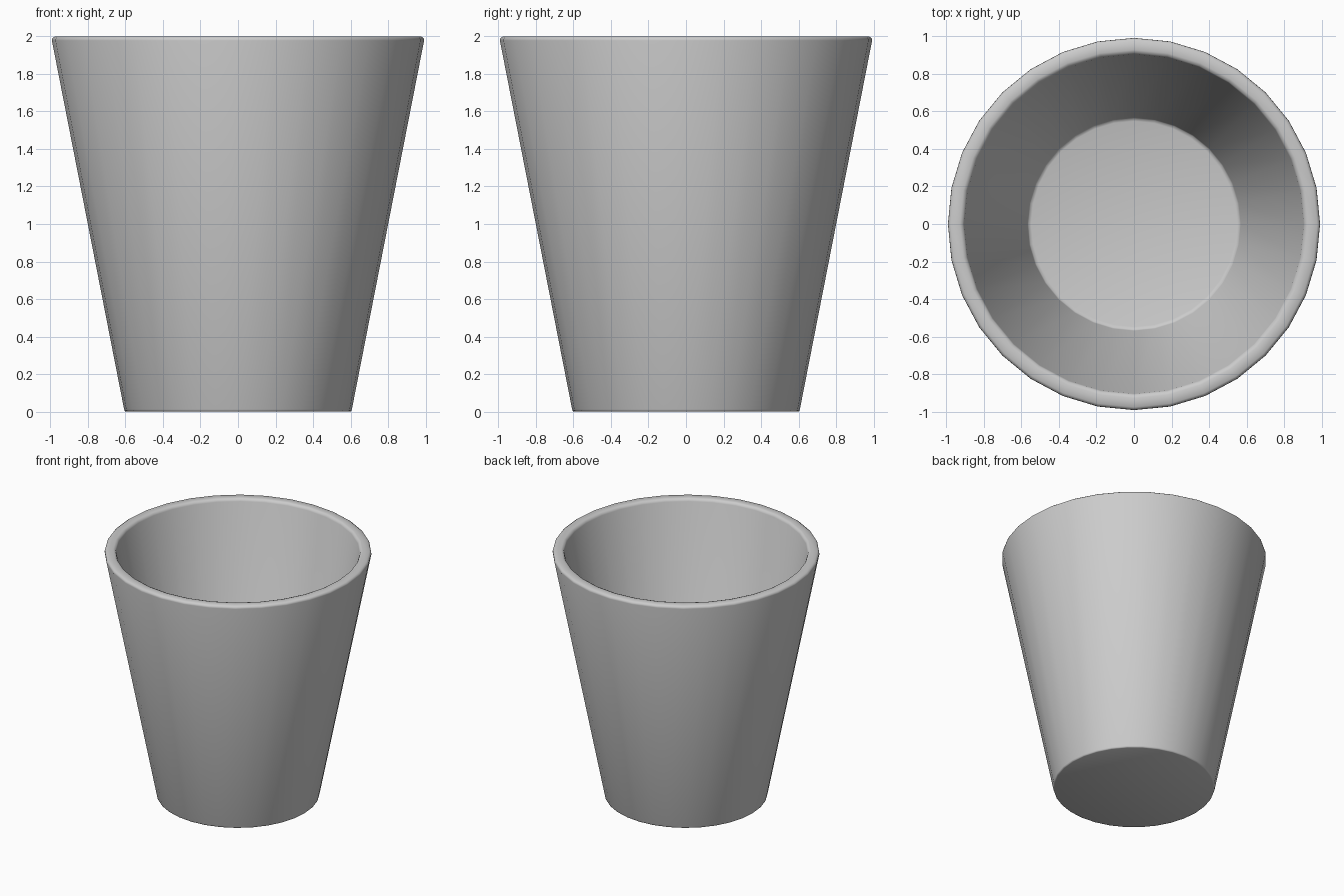
import bpy, bmesh, math

if "Cube" in bpy.data.objects:
    bpy.data.objects.remove(bpy.data.objects["Cube"])

SIDES = 32
# Cup cross-section (radius, height): base, outer wall, rounded rim, inner wall, floor
PROFILE = [
    (0.597, 0.0), (0.604, 0.003), (0.607, 0.012),
    (0.992, 1.978), (0.99, 1.99), (0.976, 2.0),
    (0.928, 2.0), (0.912, 1.994), (0.905, 1.978),
    (0.569, 0.115), (0.563, 0.105), (0.548, 0.1),
]


def lathe(name, profile, sides):
    bm = bmesh.new()
    rings = []
    for r, z in profile:
        rings.append([bm.verts.new((r * math.cos(2 * math.pi * i / sides),
                                    r * math.sin(2 * math.pi * i / sides), z))
                      for i in range(sides)])
    for a, b in zip(rings, rings[1:]):
        for i in range(sides):
            j = (i + 1) % sides
            bm.faces.new((a[i], a[j], b[j], b[i]))
    # Closed underside and inner floor
    bm.faces.new(rings[0][::-1])
    bm.faces.new(rings[-1])
    bmesh.ops.recalc_face_normals(bm, faces=bm.faces)
    mesh = bpy.data.meshes.new(name)
    bm.to_mesh(mesh)
    bm.free()
    obj = bpy.data.objects.new(name, mesh)
    bpy.context.collection.objects.link(obj)
    return obj


cup = lathe("cup", PROFILE, SIDES)
bpy.context.view_layer.objects.active = cup
cup.select_set(True)
bpy.ops.object.shade_smooth_by_angle(angle=math.radians(50))
